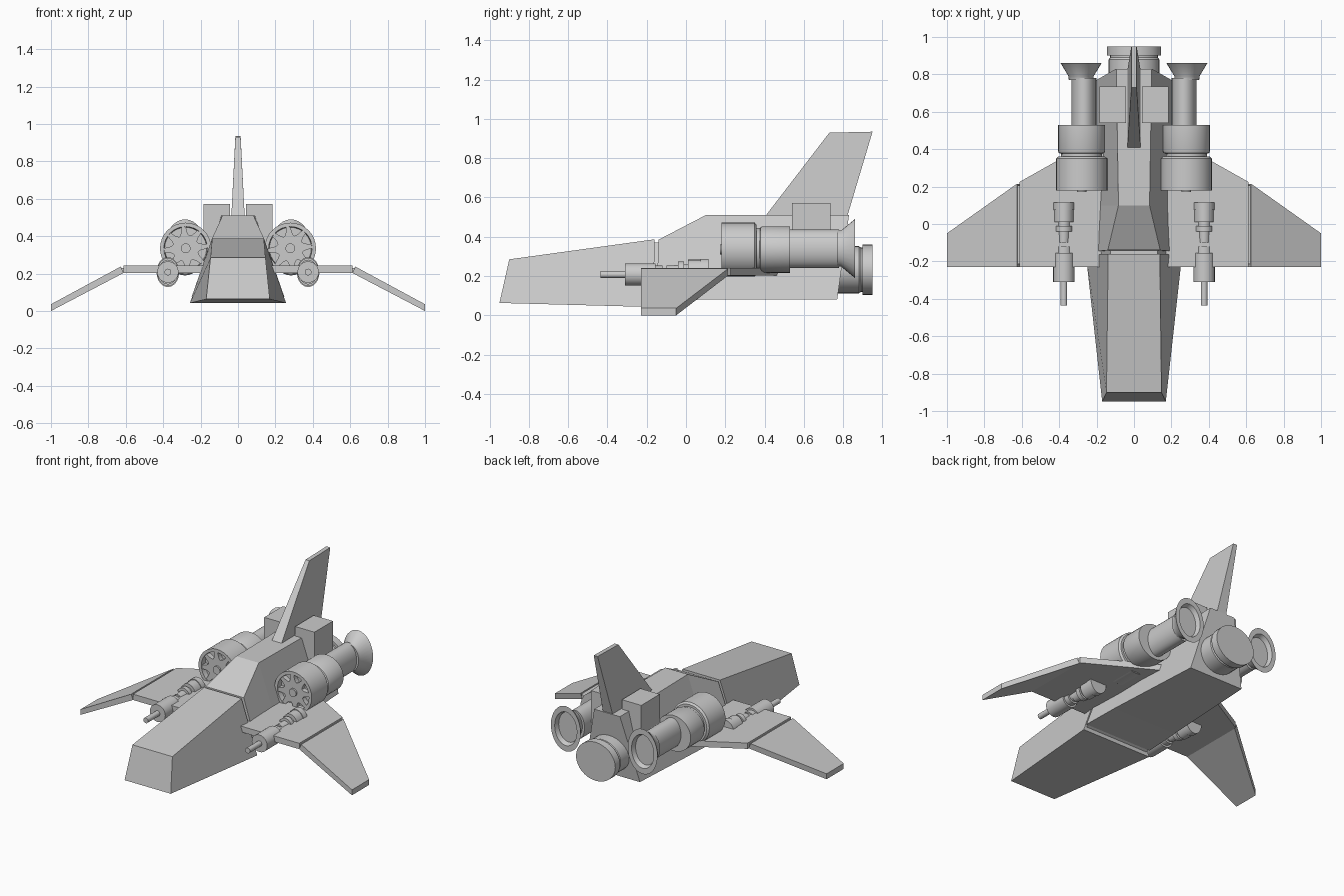
import bpy, bmesh
from math import sin, cos, pi

if "Cube" in bpy.data.objects:
    bpy.data.objects.remove(bpy.data.objects["Cube"])


def make(name, verts, faces):
    bm = bmesh.new()
    vs = [bm.verts.new(v) for v in verts]
    for f in faces:
        bm.faces.new([vs[i] for i in f])
    bmesh.ops.recalc_face_normals(bm, faces=bm.faces)
    me = bpy.data.meshes.new(name)
    bm.to_mesh(me)
    bm.free()
    ob = bpy.data.objects.new(name, me)
    bpy.context.collection.objects.link(ob)
    return ob


def loft(name, rings):
    """Skin equal-length rings of points and cap both ends."""
    n = len(rings[0])
    verts = [p for r in rings for p in r]
    faces = [(k * n + i, k * n + (i + 1) % n, (k + 1) * n + (i + 1) % n, (k + 1) * n + i)
             for k in range(len(rings) - 1) for i in range(n)]
    faces += [tuple(range(n)), tuple(range((len(rings) - 1) * n, len(rings) * n))]
    return make(name, verts, faces)


def trapezoid(yb, zb, wb, yt, zt, wt):
    return [(-wb, yb, zb), (wb, yb, zb), (wt, yt, zt), (-wt, yt, zt)]


def turned(name, cx, cz, profile, sx=1, sz=1, n=32):
    """Turned part along y from (y, radius) pairs."""
    ob = loft(name, [[(cx + sx * r * cos(2 * pi * i / n), y, cz + sz * r * sin(2 * pi * i / n))
                      for i in range(n)] for y, r in profile])
    for p in ob.data.polygons:
        p.use_smooth = len(p.vertices) == 4
    ob.data.set_sharp_from_angle(angle=0.6)
    return ob


# Nose, joint and main hull
loft("nose", [trapezoid(-.95, .063, .17, -.90, .285, .147),
              trapezoid(-.165, .042, .257, -.16, .387, .138)])
loft("hull_joint", [trapezoid(-.18, .06, .235, -.18, .37, .125),
                    trapezoid(-.12, .09, .235, -.12, .37, .125)])
loft("hull", [trapezoid(-.15, .075, .248, -.14, .385, .14),
              trapezoid(.1, .08, .237, .1, .51, .083),
              trapezoid(.77, .08, .2, .83, .51, .095)])

# Tail fin
loft("tail_fin", [[(-.036, .40, .50), (.036, .40, .50), (.036, .82, .50), (-.036, .82, .50)],
                  [(-.014, .73, .93), (.014, .73, .93), (.014, .95, .935), (-.014, .95, .935)]])

# Central thruster
turned("main_thruster", 0, .232,
       [(.70, .12), (.88, .12), (.89, .113), (.90, .113), (.90, .128), (.95, .128)], sx=1.13)

for s, side in ((1, "right"), (-1, "left")):
    # Equipment box beside the fin
    loft(side + "_dorsal_box", [[(s * x, y, z) for x, y in
         ((.043, .54), (.185, .54), (.185, .735), (.043, .735))] for z in (.36, .573)])

    # Wing: level inner panel, drooped outer panel, hinge strip
    loft(side + "_inner_wing", [[(s * x, y, z) for x, y in
         ((.15, -.23), (.612, -.23), (.612, .225), (.15, .485))] for z in (.203, .242)])
    loft(side + "_wing_hinge", [[(s * x, y, z) for x, y in
         ((.60, -.215), (.635, -.215), (.635, .20), (.60, .21))] for z in (.21, .23)])
    loft(side + "_outer_wing", [
        [(s * .612, -.23, .203), (s * .626, -.23, .238), (s * .626, .215, .238), (s * .612, .215, .203)],
        [(s * 1, -.23, 0), (s * 1, -.23, .036), (s * 1, -.05, .036), (s * 1, -.05, 0)]])

    # Engine: recessed intake drum, second drum, exhaust tube, bell
    ex, ez = s * .28, .335
    turned(side + "_intake_drum", ex, ez,
           [(.215, .112), (.18, .116), (.18, .137), (.35, .137), (.36, .125), (.36, .11), (.40, .11)])
    turned(side + "_rear_drum", ex, ez,
           [(.375, .11), (.38, .122), (.39, .126), (.53, .126), (.53, .06)], sz=.94)
    turned(side + "_exhaust_tube", s * .268, .338, [(.50, .098), (.78, .098)], sx=.68)
    turned(side + "_exhaust_bell", s * .283, .34,
           [(.77, .09), (.79, .092), (.86, .15), (.86, .112), (.83, .10)], sx=.73)

    # Intake rotor with eight lobes and a hub
    n = 64
    loft(side + "_intake_rotor", [[
        (ex + r * cos(a), y, ez + r * sin(a))
        for a, r in ((2 * pi * i / n, .118 if i % 8 < 3 else (.085, .074, .07, .074, .085)[i % 8 - 3])
                     for i in range(n))] for y in (.184, .22)])
    turned(side + "_intake_hub", ex, ez, [(.172, .026), (.20, .026)], n=20)

    # Wing cannon: round barrel and body, taller breech rings behind
    gx, gz = s * .375, .208
    turned(side + "_cannon", gx, gz,
           [(-.435, .018), (-.31, .018), (-.31, .057), (-.155, .057), (-.155, .045),
            (-.12, .045), (-.12, .033), (-.02, .033)], n=24)
    turned(side + "_cannon_breech", gx, gz,
           [(-.10, .045), (-.04, .048), (-.04, .066), (-.01, .066), (-.01, .052), (.01, .052),
            (.01, .075), (.075, .075), (.075, .08), (.115, .08)], sx=.76, n=24)
